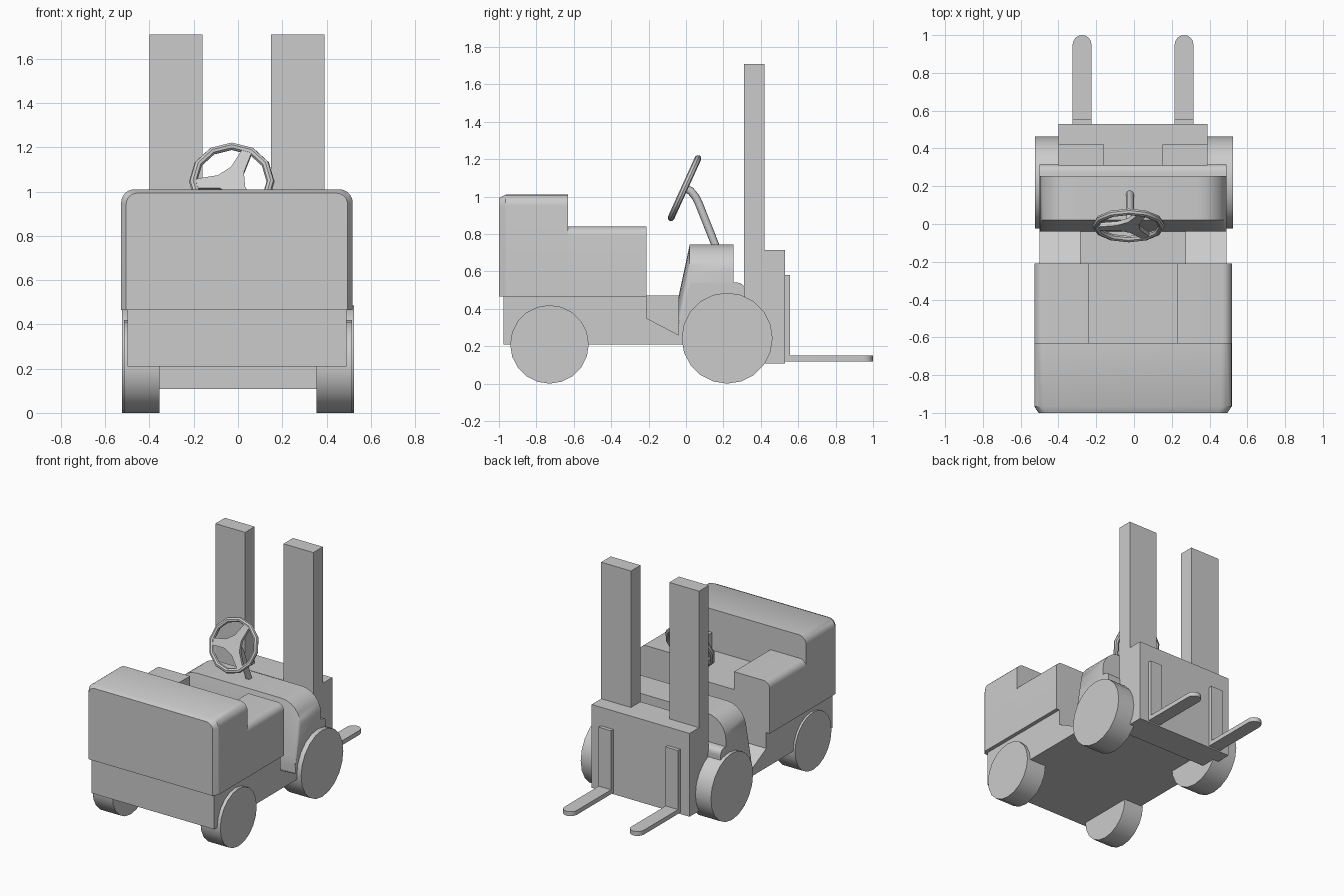
import bpy, bmesh, math
from mathutils import Vector, Matrix

if "Cube" in bpy.data.objects:
    bpy.data.objects.remove(bpy.data.objects["Cube"])

CX = -0.005  # middle plane of the truck


def finish(name, bm, smooth=True):
    bmesh.ops.recalc_face_normals(bm, faces=bm.faces)
    me = bpy.data.meshes.new(name)
    bm.to_mesh(me)
    bm.free()
    ob = bpy.data.objects.new(name, me)
    bpy.context.collection.objects.link(ob)
    if smooth:
        bpy.ops.object.select_all(action='DESELECT')
        ob.select_set(True)
        bpy.context.view_layer.objects.active = ob
        bpy.ops.object.shade_smooth_by_angle(angle=math.radians(32))
    return ob


def loft(name, sections):
    """Closed solid through equally long point loops."""
    bm = bmesh.new()
    loops = [[bm.verts.new(p) for p in s] for s in sections]
    n = len(loops[0])
    for a, b in zip(loops, loops[1:]):
        for i in range(n):
            j = (i + 1) % n
            bm.faces.new((a[i], a[j], b[j], b[i]))
    bm.faces.new(loops[0])
    bm.faces.new(loops[-1])
    return finish(name, bm)


def prism_x(name, yz, x0, x1):
    return loft(name, [[(x, y, z) for y, z in yz] for x in (x0, x1)])


def box(name, x0, x1, y0, y1, z0, z1):
    return prism_x(name, [(y0, z0), (y1, z0), (y1, z1), (y0, z1)], x0, x1)


def arc(cx, cz, r, a0, a1, n=6):
    return [(cx + r * math.cos(math.radians(a0 + (a1 - a0) * i / n)),
             cz + r * math.sin(math.radians(a0 + (a1 - a0) * i / n))) for i in range(n + 1)]


def arch(half, z0, z1, r):
    """Upright outline with rounded top corners."""
    pts = arc(half - r, z1 - r, r, 0, 90) + arc(r - half, z1 - r, r, 90, 180)
    return [(half, z0)] + pts + [(-half, z0)]


def at_y(outline, y):
    return [(CX + x, y, z) for x, z in outline]


# Chassis, with the floor narrowed between the steps
box("chassis_rear", CX - .495, CX + .495, -.975, -.21, .21, .475)
box("floor", CX - .28, CX + .28, -.22, .0, .21, .47)
front = [(-.04, .21), (.315, .21), (.315, .49)] + arc(.275, .5, .04, 0, 90, 4) + [(.2, .54), (.02, .54), (-.04, .26)]
prism_x("front_fender", front, CX - .495, CX + .495)

# Dashboard: rounded hood with a sloping face toward the seat
hood = arch(.495, .22, .745, .155)
foot = [(x, max(.215, z - .28)) for x, z in hood]
loft("dashboard", [at_y(foot, -.04), at_y(hood, .02), at_y(hood, .255)])

# Counterweight with softened rear rim
full = arch(.523, .465, 1.01, .06)
rim = arch(.5, .465, .993, .05)
loft("counterweight", [at_y(rim, -1), at_y(full, -.965), at_y(full, -.63)])

# Seat between two side consoles
box("seat", CX - .24, CX + .24, -.635, -.21, .46, .71)

for s, side in ((-1, "left"), (1, "right")):
    def mx(x):
        return CX + s * x

    # Side console with rounded outer edge
    console = [(.235, .465), (.523, .465)] + arc(.473, .79, .05, 0, 90) + [(.235, .84)]
    loft(side + "_console", [[(mx(x), y, z) for x, z in console] for y in (-.635, -.21)])

    # Sloping step
    prism_x(side + "_step", [(-.215, .21), (-.03, .21), (-.03, .255), (-.215, .352)], mx(.27), mx(.495))

    # Wheels
    for part, y, r, x1 in (("front", .22, .243, .525), ("rear", -.73, .21, .515)):
        circle = [(y + r * math.cos(2 * math.pi * i / 20), r + r * math.sin(2 * math.pi * i / 20))
                  for i in range(20)]
        prism_x(side + "_" + part + "_wheel", circle, s * .355, s * x1)

    # Mast upright
    box(side + "_mast", mx(.155), mx(.395), .31, .42, .7, 1.71)

    # Fork: back plate and round-ended tine
    box(side + "_fork_back", mx(.22), mx(.32), .525, .556, .12, .58)
    tine = [(.05, .53)] + arc(0, .95, .05, 0, 180, 8) + [(-.05, .53)]
    loft(side + "_fork_tine", [[(mx(.27) + x, y, z) for x, y in tine] for z in (.118, .15)])

# Mast carriage
box("carriage", CX - .395, CX + .395, .31, .53, .108, .715)

# Steering wheel, built flat then tilted toward the driver
hub = Matrix.Translation((-.028, -.008, 1.045)) @ Matrix.Rotation(math.radians(65.6), 4, 'X')
bm = bmesh.new()
N, M, R, r = 12, 8, .175, .018
ring = [[bm.verts.new(((R + r * math.cos(2 * math.pi * j / M)) * math.cos(2 * math.pi * i / N),
                       (R + r * math.cos(2 * math.pi * j / M)) * math.sin(2 * math.pi * i / N),
                       r * math.sin(2 * math.pi * j / M))) for j in range(M)] for i in range(N)]
for i in range(N):
    for j in range(M):
        a, b = ring[i], ring[(i + 1) % N]
        bm.faces.new((a[j], b[j], b[(j + 1) % M], a[(j + 1) % M]))
bm.transform(hub)
finish("steering_wheel_rim", bm)

# Three tapering spokes and hub as one star-shaped plate
star = []
for k in range(3):
    a = math.radians(65 + 120 * k)
    d, t = Vector((math.cos(a), math.sin(a))), Vector((-math.sin(a), math.cos(a)))
    star += [d * .06 - t * .032, d * .17 - t * .022, d * .17 + t * .022, d * .06 + t * .032]
loft("steering_wheel_spokes", [[hub @ Vector((p.x, p.y, z)) for p in star] for z in (-.012, .012)])

# Bent steering column
cu = bpy.data.curves.new("steering_column", 'CURVE')
cu.dimensions = '3D'
cu.bevel_depth = .021
cu.bevel_resolution = 2
cu.use_fill_caps = True
path = [(-.005, 1.045), (.025, 1.03), (.05, 1.0), (.07, .96), (.165, .72)]
sp = cu.splines.new('POLY')
sp.points.add(len(path) - 1)
for p, (y, z) in zip(sp.points, path):
    p.co = (-.022, y, z, 1)
column = bpy.data.objects.new("steering_column", cu)
bpy.context.collection.objects.link(column)
bpy.ops.object.select_all(action='DESELECT')
column.select_set(True)
bpy.context.view_layer.objects.active = column
bpy.ops.object.convert(target='MESH')
bpy.ops.object.shade_smooth_by_angle(angle=math.radians(50))
